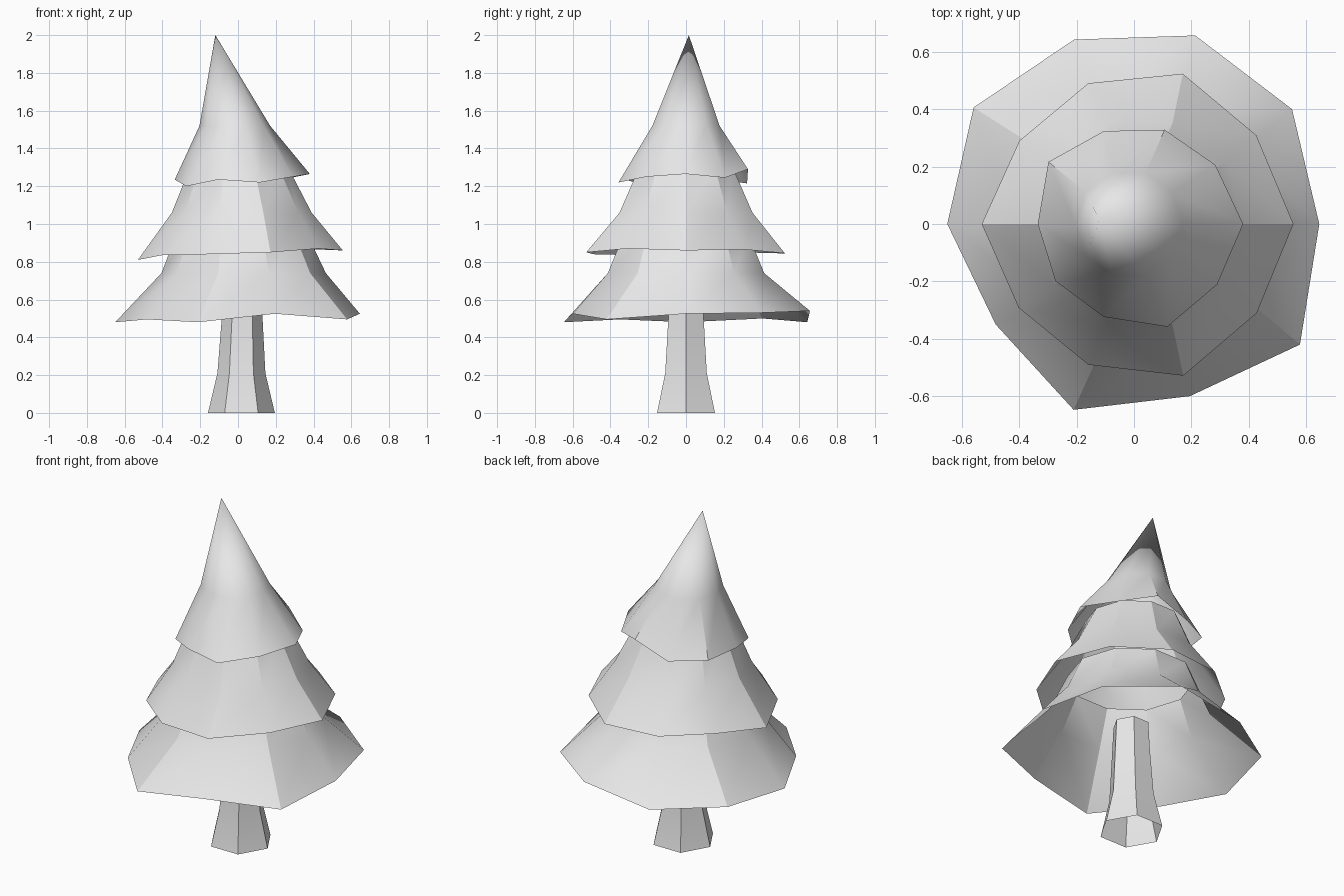
import bpy
import bmesh
import math

default_cube = bpy.data.objects.get("Cube")
if default_cube:
    bpy.data.objects.remove(default_cube, do_unlink=True)

# One plain material for the whole tree
grey = bpy.data.materials.new("pale_grey")
grey.use_nodes = True
grey.diffuse_color = (0.8, 0.8, 0.8, 1)
shader = next(n for n in grey.node_tree.nodes if n.type == "BSDF_PRINCIPLED")
shader.inputs["Base Color"].default_value = grey.diffuse_color


def ring(radii, heights, centre=(0, 0)):
    """Points spaced evenly round the z axis, each with its own radius and height."""
    step = math.tau / len(radii)
    return [(centre[0] + radius * math.cos(i * step),
             centre[1] + radius * math.sin(i * step), height)
            for i, (radius, height) in enumerate(zip(radii, heights))]


def level_ring(sides, radius, height, centre=(0, 0)):
    return ring([radius] * sides, [height] * sides, centre)


def loft(name, rings, apex=None, smooth_angle=30):
    """Open shell bridged from ring to ring, optionally closed to a point."""
    bm = bmesh.new()
    loops = [[bm.verts.new(point) for point in points] for points in rings]
    sides = len(loops[0])
    for lower, upper in zip(loops, loops[1:]):
        for i in range(sides):
            j = (i + 1) % sides
            bm.faces.new((lower[i], lower[j], upper[j], upper[i]))
    if apex:
        tip = bm.verts.new(apex)
        for i in range(sides):
            bm.faces.new((loops[-1][i], loops[-1][(i + 1) % sides], tip))
    mesh = bpy.data.meshes.new(name)
    bm.to_mesh(mesh)
    bm.free()
    mesh.materials.append(grey)
    obj = bpy.data.objects.new(name, mesh)
    bpy.context.collection.objects.link(obj)
    bpy.ops.object.select_all(action="DESELECT")
    obj.select_set(True)
    bpy.context.view_layer.objects.active = obj
    bpy.ops.object.shade_smooth_by_angle(angle=math.radians(smooth_angle))
    return obj


# Six-sided trunk, flared at the root and open at both ends
loft("trunk", [level_ring(6, 0.177, 0, (0.018, 0)),
               level_ring(6, 0.127, 0.21, (0.018, 0)),
               level_ring(6, 0.108, 0.5, (0.022, 0)),
               level_ring(6, 0.1, 0.66, (0.022, 0))])

# Hollow bough tiers with uneven rims
sides = 10
lower_rim = ring([0.645, 0.68, 0.69, 0.675, 0.69, 0.65, 0.595, 0.68, 0.63, 0.714],
                 [0.525, 0.53, 0.54, 0.48, 0.5, 0.48, 0.495, 0.48, 0.525, 0.495])
loft("lower_boughs", [lower_rim,
                      level_ring(sides, 0.435, 0.74, (0.03, 0)),
                      level_ring(sides, 0.345, 0.95, (0.02, 0))])

middle_rim = ring([0.555, 0.526, 0.55, 0.515, 0.493, 0.53, 0.496, 0.515, 0.555, 0.528],
                  [0.86, 0.865, 0.845, 0.845, 0.85, 0.81, 0.835, 0.84, 0.85, 0.87])
loft("middle_boughs", [middle_rim,
                       level_ring(sides, 0.37, 1.06, (0.02, 0)),
                       level_ring(sides, 0.26, 1.3, (0.005, 0))])

upper_rim = ring([0.38, 0.35, 0.345, 0.34, 0.368, 0.335, 0.338, 0.34, 0.376, 0.358],
                 [1.265, 1.245, 1.29, 1.215, 1.23, 1.235, 1.2, 1.235, 1.22, 1.25])
loft("upper_boughs", [upper_rim,
                      level_ring(sides, 0.187, 1.52, (-0.017, 0))],
     apex=(-0.12, 0.015, 2), smooth_angle=40)
